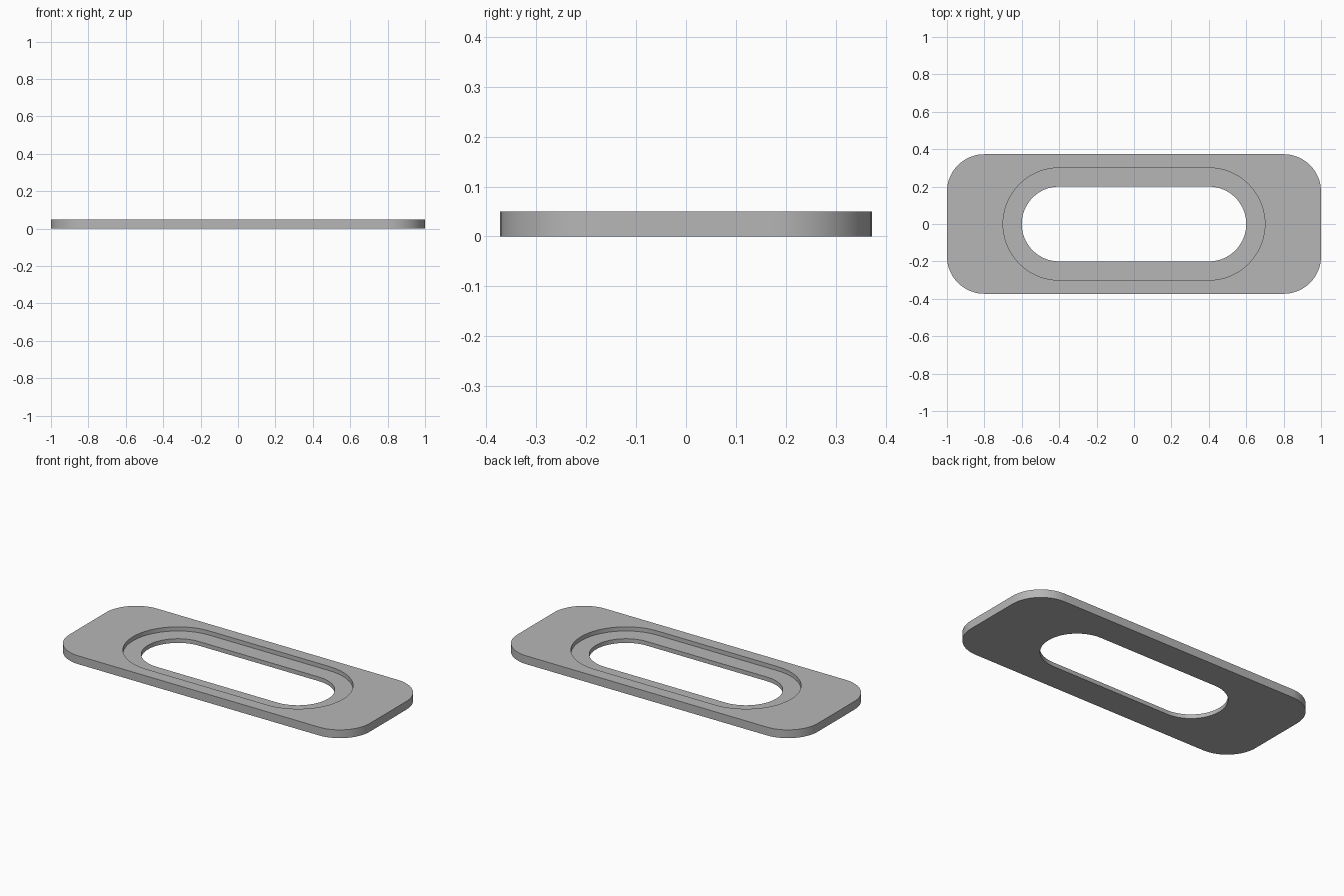
import bpy, bmesh
from math import cos, sin, pi, radians

cube = bpy.data.objects.get("Cube")
if cube:
    bpy.data.objects.remove(cube, do_unlink=True)

SEGMENTS = 20  # per quarter-circle corner
HALF_DEPTH = 0.373
HEIGHT = 0.05
LEDGE = 0.025


def rounded_loop(bm, half_x, half_y, radius, z):
    """Closed counter-clockwise loop of a rounded rectangle."""
    verts = []
    for corner, (sx, sy) in enumerate([(1, 1), (-1, 1), (-1, -1), (1, -1)]):
        for i in range(SEGMENTS + 1):
            a = (corner + i / SEGMENTS) * pi / 2
            verts.append(bm.verts.new((sx * (half_x - radius) + radius * cos(a),
                                       sy * (half_y - radius) + radius * sin(a), z)))
    return verts


# Flat grey finish
grey = bpy.data.materials.new("plain_grey")
grey.use_nodes = True
grey.diffuse_color = (0.47, 0.47, 0.47, 1)
grey.node_tree.nodes["Principled BSDF"].inputs["Base Color"].default_value = grey.diffuse_color

# Plate: outer wall, top, recess wall, ledge, slot wall and underside
bm = bmesh.new()
outer = (1.0, HALF_DEPTH, 0.2)
recess = (0.7, 0.3, 0.3)
slot = (0.6, 0.2, 0.2)
loops = [rounded_loop(bm, *shape, z) for shape, z in [
    (outer, 0), (outer, HEIGHT), (recess, HEIGHT),
    (recess, LEDGE), (slot, LEDGE), (slot, 0)]]
count = len(loops[0])
for k, low in enumerate(loops):
    high = loops[(k + 1) % len(loops)]
    for i in range(count):
        j = (i + 1) % count
        bm.faces.new((low[i], low[j], high[j], high[i]))
bmesh.ops.remove_doubles(bm, verts=bm.verts[:], dist=0.0001)
bmesh.ops.recalc_face_normals(bm, faces=bm.faces[:])

mesh = bpy.data.meshes.new("slotted_plate")
bm.to_mesh(mesh)
bm.free()
mesh.materials.append(grey)
plate = bpy.data.objects.new("slotted_plate", mesh)
bpy.context.collection.objects.link(plate)

# Smooth the rounded walls, keep the rims crisp
bpy.ops.object.select_all(action='DESELECT')
plate.select_set(True)
bpy.context.view_layer.objects.active = plate
bpy.ops.object.shade_smooth_by_angle(angle=radians(30))
